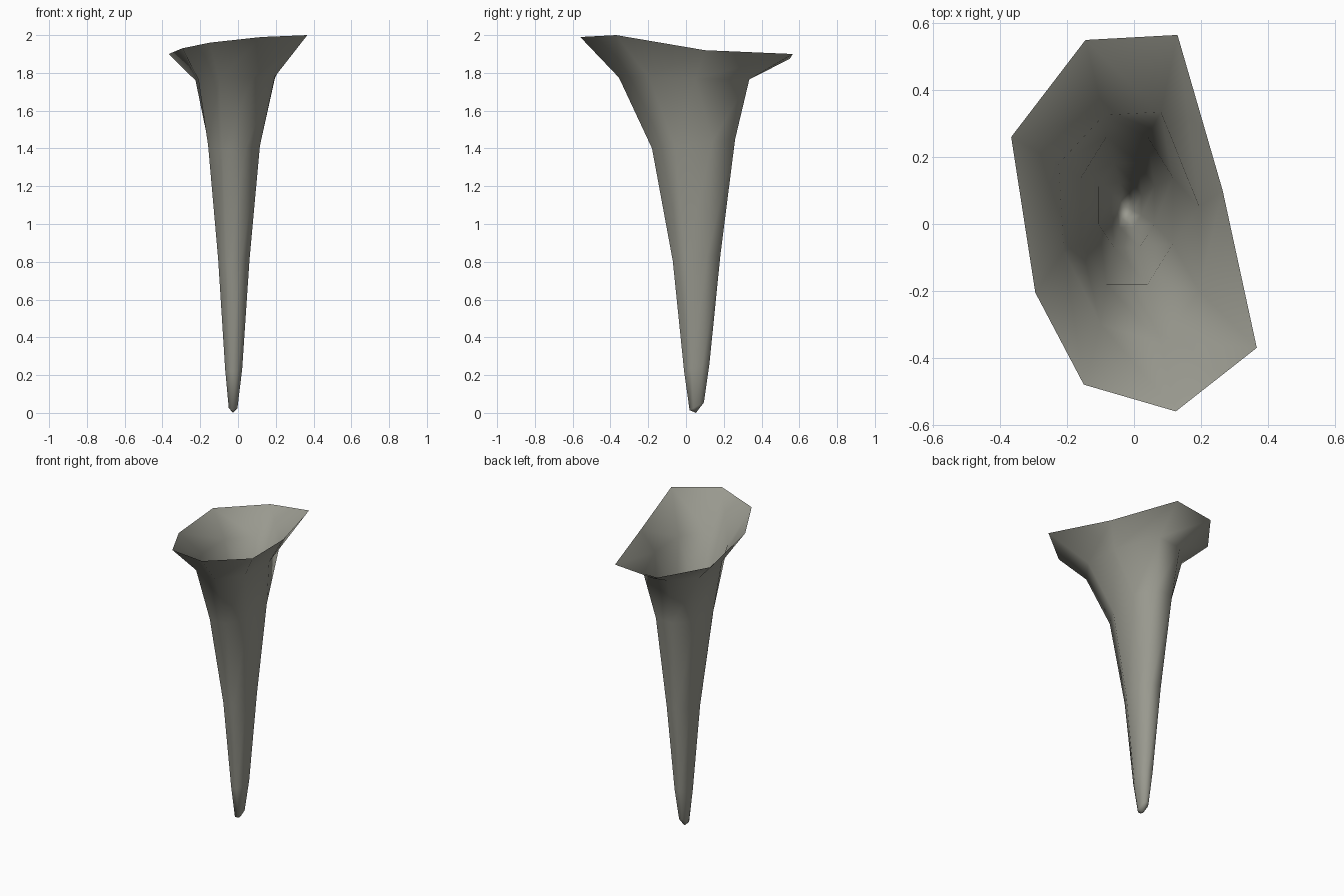
import bpy, bmesh

cube = bpy.data.objects.get("Cube")
if cube:
    bpy.data.objects.remove(cube, do_unlink=True)

# Single stone-grey colour
stone = bpy.data.materials.new("warm_grey")
stone.use_nodes = True
colour = (0.32, 0.32, 0.275, 1)
stone.diffuse_color = colour
bsdf = stone.node_tree.nodes["Principled BSDF"]
bsdf.inputs["Base Color"].default_value = colour
bsdf.inputs["Roughness"].default_value = 0.9

# Eight-sided outline, counter-clockwise from the left back corner
OCTAGON = [(-1, .45), (-1, -.45), (-.45, -1), (.45, -1),
           (1, -.45), (1, .45), (.45, 1), (-.45, 1)]


def stem_ring(cx, cy, hx, hy, z, slope):
    """Stretched octagon, tilted so that its back is higher."""
    return [(cx + u * hx, cy + v * hy, z + slope * v * hy) for u, v in OCTAGON]


# Stem rings from the foot up
rings = [
    stem_ring(-.026, .057, .023, .038, .035, .55),
    stem_ring(-.023, .057, .045, .067, .24, .3),
    stem_ring(-.022, .056, .083, .126, .82, .12),
    stem_ring(-.021, .04, .137, .22, 1.425, .11),
]

# Throat and lopsided flared rim
rings.append([(-.225, .18, 1.76), (-.21, -.08, 1.765), (-.1, -.3, 1.77),
              (.08, -.355, 1.775), (.195, -.2, 1.78), (.195, .05, 1.77),
              (.08, .335, 1.765), (-.09, .325, 1.76)])
rings.append([(-.367, .26, 1.9), (-.295, -.205, 1.93), (-.15, -.48, 1.96),
              (.125, -.56, 1.99), (.367, -.37, 2), (.265, .1, 1.92),
              (.13, .565, 1.9), (-.145, .55, 1.875)])

# Skin the rings into one open funnel with a pointed foot
bm = bmesh.new()
loops = [[bm.verts.new(p) for p in ring] for ring in rings]
tip = bm.verts.new((-.026, .053, 0))
for i in range(8):
    j = (i + 1) % 8
    bm.faces.new((tip, loops[0][j], loops[0][i]))
    for low, high in zip(loops, loops[1:]):
        bm.faces.new((low[i], low[j], high[j], high[i]))
for face in bm.faces:
    face.smooth = True

mesh = bpy.data.meshes.new("funnel_horn")
bm.to_mesh(mesh)
bm.free()
mesh.materials.append(stone)
horn = bpy.data.objects.new("funnel_horn", mesh)
bpy.context.collection.objects.link(horn)
